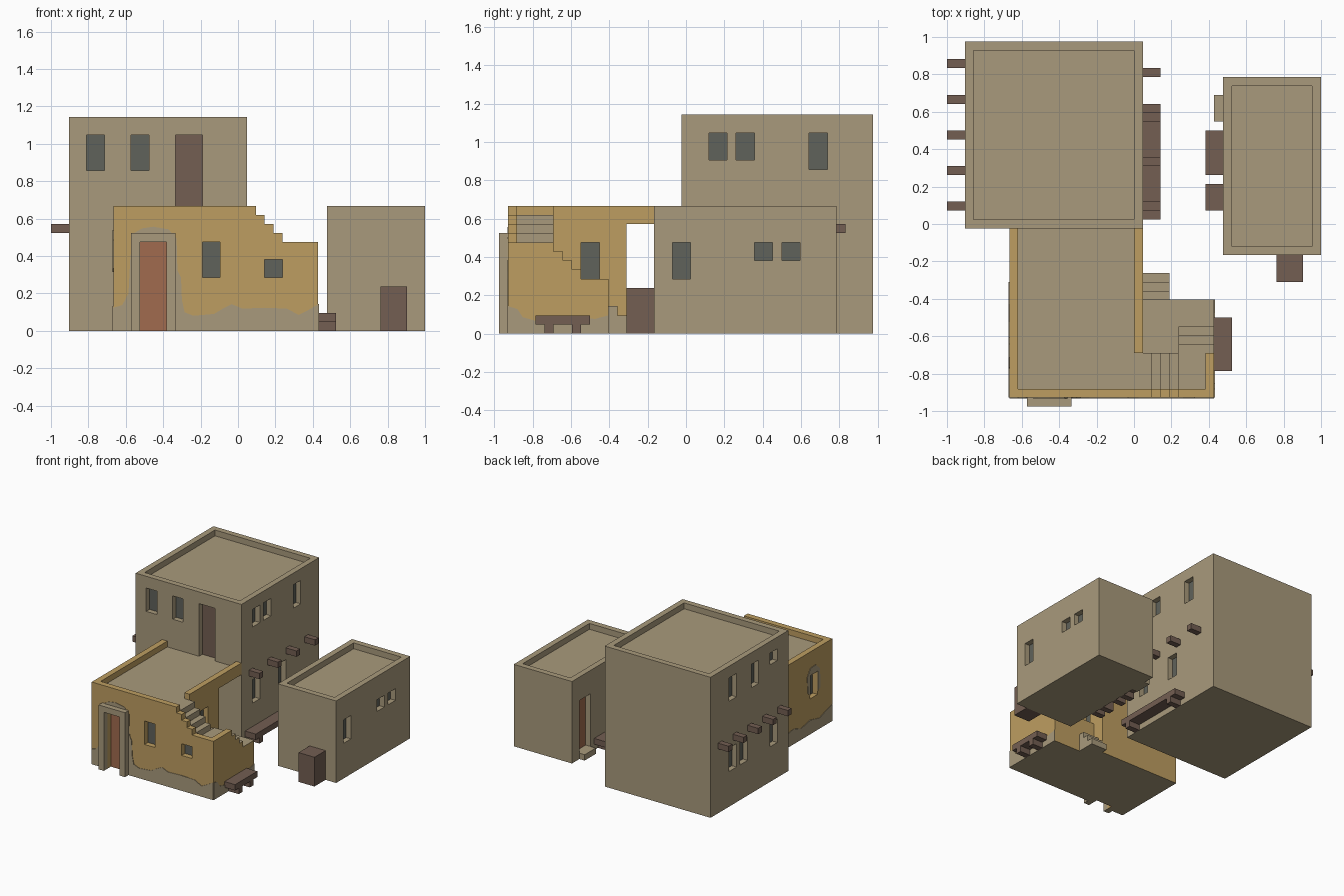
import bpy, bmesh
from mathutils import Vector

if "Cube" in bpy.data.objects:
    bpy.data.objects.remove(bpy.data.objects["Cube"], do_unlink=True)

U = 1 / 21                      # building grid: 42 x 41 x 24 modules
OFF = Vector((21, 20.5, 0))


def lin(c):
    return tuple(((v / 255 + 0.055) / 1.055) ** 2.4 for v in c) + (1.0,)


def material(name, rgb):
    m = bpy.data.materials.new(name)
    m.use_nodes = True
    m.diffuse_color = lin(rgb)
    bsdf = m.node_tree.nodes["Principled BSDF"]
    bsdf.inputs["Base Color"].default_value = lin(rgb)
    bsdf.inputs["Roughness"].default_value = 0.9
    return m


TAN = material("tan plaster", (169, 154, 124))
OCHRE = material("ochre plaster", (190, 158, 97))
WOOD = material("dark wood", (115, 94, 82))
DOOR = material("red brown door", (161, 107, 78))
GLASS = material("grey window", (96, 98, 91))


def prism(name, pts, axis, a, b, *mats):
    """Extrude a profile along x or y from a to b, in modules."""
    bm = bmesh.new()
    put = (lambda p, t: (t, p[0], p[1])) if axis == 'x' else (lambda p, t: (p[0], t, p[1]))
    vs = [bm.verts.new((Vector(put(p, a)) - OFF) * U) for p in pts]
    ext = bmesh.ops.extrude_face_region(bm, geom=[bm.faces.new(vs)], use_keep_orig=True)
    shift = Vector((b - a, 0, 0) if axis == 'x' else (0, b - a, 0)) * U
    bmesh.ops.translate(bm, vec=shift, verts=[g for g in ext['geom'] if isinstance(g, bmesh.types.BMVert)])
    bmesh.ops.recalc_face_normals(bm, faces=bm.faces)
    me = bpy.data.meshes.new(name)
    bm.to_mesh(me)
    bm.free()
    ob = bpy.data.objects.new(name, me)
    bpy.context.collection.objects.link(ob)
    for m in mats:
        me.materials.append(m)
    return ob


def box(name, lo, hi, *mats):
    x0, y0, z0 = lo
    x1, y1, z1 = hi
    return prism(name, [(x0, z0), (x1, z0), (x1, z1), (x0, z1)], 'y', y0, y1, *mats)


def cut(ob, lo, hi):
    cutter = box("cutter", lo, hi)
    cutter.hide_render = True
    mod = ob.modifiers.new("cut", 'BOOLEAN')
    mod.operation, mod.solver, mod.object = 'DIFFERENCE', 'EXACT', cutter
    dg = bpy.context.evaluated_depsgraph_get()
    me = bpy.data.meshes.new_from_object(ob.evaluated_get(dg))
    ob.modifiers.clear()
    ob.data = me
    bpy.data.objects.remove(cutter, do_unlink=True)


def opening(ob, name, axis, plane, inward, a0, a1, z0, z1, mat=GLASS):
    """Recess one module deep in a wall, with a thin panel at its back."""
    out, back, front = plane - 0.5 * inward, plane + inward, plane + 0.9 * inward

    def span(p, q):
        p, q = min(p, q), max(p, q)
        return ((p, a0, z0), (q, a1, z1)) if axis == 'x' else ((a0, p, z0), (a1, q, z1))
    cut(ob, *span(out, back))
    box(name, *span(front, back), mat)


def paint(ob, rule):
    for p in ob.data.polygons:
        zs = [ob.data.vertices[i].co.z / U for i in p.vertices]
        p.material_index = rule(p.normal, min(zs), max(zs))


def bench(name, lo, hi, legs):
    (x0, y0), (x1, y1) = lo, hi
    box(name + "_seat", (x0, y0, 1), (x1, y1, 2), WOOD)
    for i, y in enumerate(legs):
        box(f"{name}_leg_{i + 1}", (x0, y, 0), (x1, y + 1, 1), WOOD)


# Tall tower with a sunken roof
tower = box("tower", (2, 20, 0), (22, 41, 24), TAN)
cut(tower, (3, 21, 23), (21, 40, 25))
for x in (4, 9):
    opening(tower, "tower_front_window", 'y', 20, 1, x, x + 2, 18, 22)
opening(tower, "tower_terrace_door", 'y', 20, 1, 14, 17, 13, 22, WOOD)
for y, z0, z1 in ((23, 19, 22), (26, 19, 22), (34, 18, 22), (23, 6, 10), (30, 6, 10)):
    opening(tower, "tower_left_window", 'x', 22, -1, y, y + 2, z0, z1)
for y, z0, z1 in ((34, 18, 22), (28, 18, 22), (23, 20, 22), (34, 6, 10), (31, 6, 10), (23, 6, 10)):
    opening(tower, "tower_right_window", 'x', 2, 1, y, y + 2, z0, z1)

# Projecting beam ends on both tower sides
for y in range(22, 39, 4):
    box("beam_end_right", (0, y, 11), (2, y + 1, 12), WOOD)
for y in range(22, 38, 5):
    box("beam_end_left", (22, y, 11), (24, y + 1, 12), WOOD)

# Small outbuilding
hut = box("outbuilding", (31, 17, 0), (42, 37, 14), TAN)
cut(hut, (32, 18, 13), (41, 36, 15))
for y, z0 in ((19, 6), (28, 8), (31, 8)):
    opening(hut, "outbuilding_window", 'x', 42, -1, y, y + 2, z0, 10)
opening(hut, "outbuilding_door", 'x', 31, 1, 32, 35, 1, 10, DOOR)
box("outbuilding_doorstep", (30, 32, 0), (31, 35, 1), TAN)
box("storage_box", (37, 14, 0), (40, 17, 5), WOOD)

# Low house with terrace roof and a covered passage against the tower
house = box("house", (7, 1, 0), (22, 20, 14), OCHRE, TAN)
cut(house, (8, 2, 13), (21, 20.5, 15))
cut(house, (20.5, 2, 13), (22.5, 6, 15))
cut(house, (6, 14, -1), (23, 21, 12))
opening(house, "house_door", 'y', 1, 1, 10, 13, 0, 10, DOOR)
opening(house, "house_front_window", 'y', 1, 1, 17, 19, 6, 10)
opening(house, "house_right_window", 'x', 7, 1, 5, 7, 6, 10)
opening(house, "house_left_window", 'x', 22, -1, 9, 11, 6, 10)
paint(house, lambda n, lo, hi: int((n.z > 0.5 and 12.5 < hi < 13.5) or (n.z < -0.5 and hi < 0.1)))
prism("door_frame", [(9, 0), (10, 0), (10, 10), (13, 10), (13, 0), (14, 0), (14, 11), (9, 11)],
      'y', 0, 1, TAN)

# Stair: stepped front wall, side wall, flights and landing
front_wall = prism("stair_front_wall",
                   [(22, 0), (30, 0), (30, 10), (26, 10), (26, 11), (25, 11), (25, 12),
                    (24, 12), (24, 13), (23, 13), (23, 14), (22, 14)], 'y', 1, 2, OCHRE, TAN)
opening(front_wall, "stair_wall_window", 'y', 1, 1, 24, 26, 6, 8)
side_wall = box("stair_side_wall", (29, 2, 0), (30, 6, 10), OCHRE, TAN)
for wall in (front_wall, side_wall):
    paint(wall, lambda n, lo, hi: int(n.z < -0.5 and hi < 0.1))

upper = prism("upper_flight", [(22, 0), (29, 0), (29, 9), (26, 9), (26, 10), (25, 10), (25, 11),
                               (24, 11), (24, 12), (23, 12), (23, 13), (22, 13)], 'y', 2, 6, OCHRE, TAN)
middle = prism("middle_flight", [(6, 0), (12, 0), (12, 6), (9, 6), (9, 7), (8, 7), (8, 8),
                                 (7, 8), (7, 9), (6, 9)], 'x', 26, 30, OCHRE, TAN)
landing = box("stair_landing", (22, 6, 0), (26, 12, 6), OCHRE, TAN)
for part in (upper, middle, landing):
    paint(part, lambda n, lo, hi: int(abs(n.z) > 0.5 or hi - lo < 1.5))
prism("bottom_steps", [(12, 0), (15, 0), (15, 1), (14, 1), (14, 2), (13, 2), (13, 3), (12, 3)],
      'x', 22, 25, TAN)

# Worn plaster along the foot of the ochre walls
T = 0.08
prism("worn_plaster_front",
      [(7, 0), (9.5, 0), (9.5, 10.5), (13.5, 10.5), (13.5, 0), (30, 0), (30, 3), (29, 2.4), (27.8, 1.8),
       (26.5, 2.5), (24, 2.6), (21.5, 2.5), (20.3, 3), (19.3, 2.5), (18.3, 1.9), (16, 1.7),
       (15, 2.1), (14.7, 3.5), (14.6, 6), (14.2, 6.8), (14.1, 10.4), (13.2, 11.4), (11.5, 11.7),
       (10.2, 11.5), (9.2, 10.9), (8.9, 8), (8.7, 4.2), (8, 2.9), (7, 2.6)],
      'y', 1 - T, 1.0, TAN)
prism("worn_plaster_left",
      [(1, 0), (12, 0), (12, 2), (10.5, 1.6), (9, 1.8), (7.5, 1.4), (5.5, 1.3), (4, 1.4),
       (2.6, 1.8), (2, 2.7), (1, 3)], 'x', 30, 30 + T, TAN)
prism("worn_plaster_right",
      [(1, 0), (14, 0), (14, 2.2), (11.5, 2.6), (9.5, 1.9), (7, 2.4), (4.5, 1.8), (2.5, 2.5), (1, 2.8)],
      'x', 7 - T, 7, TAN)
prism("worn_plaster_window",
      [(4.3, 7), (5, 6.6), (5, 10), (7, 10), (7, 6.6), (7.7, 7.2), (7.8, 10), (7, 11.2), (5.5, 11.3), (4.4, 10.2)],
      'x', 7 - T, 7, TAN)

# Benches
bench("stair_bench", (30, 4), (32, 10), (5, 8))
bench("tower_bench", (22, 21), (24, 34), (22, 32))
bench("outbuilding_long_bench", (29, 26), (31, 31), (27, 29))
bench("outbuilding_short_bench", (29, 22), (31, 25), (22, 24))
